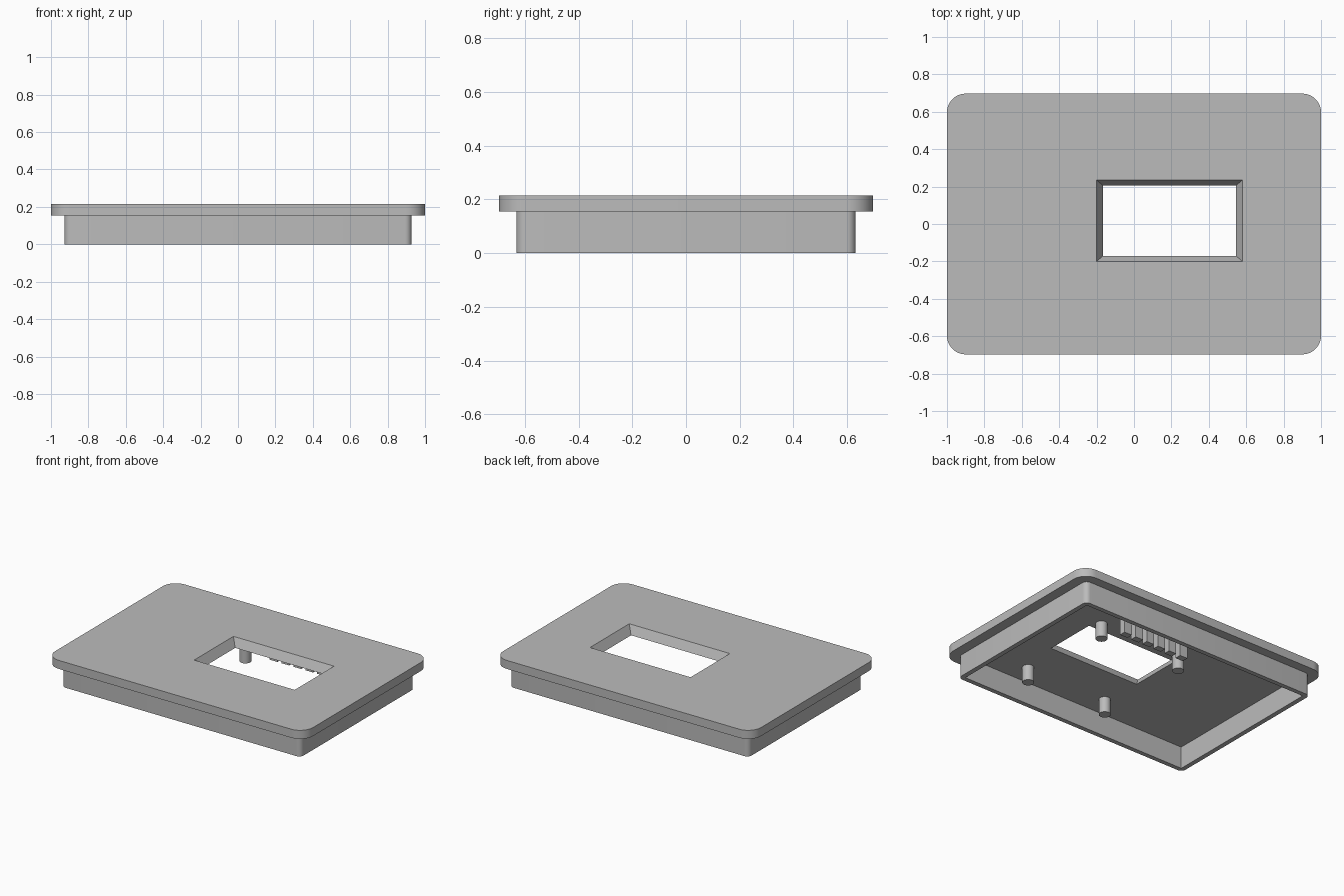
import bpy, bmesh, math

if "Cube" in bpy.data.objects:
    bpy.data.objects.remove(bpy.data.objects["Cube"])

gray = bpy.data.materials.new("plain_gray")
gray.diffuse_color = (0.5, 0.5, 0.5, 1)
gray.use_nodes = True
gray.node_tree.nodes["Principled BSDF"].inputs["Base Color"].default_value = gray.diffuse_color

PLATE_BOTTOM, PLATE_TOP = 0.155, 0.215


def rounded_rect(x0, x1, y0, y1, r=0, steps=10):
    """Counter-clockwise outline, with optional rounded corners."""
    if r == 0:
        return [(x1, y1), (x0, y1), (x0, y0), (x1, y0)]
    pts = []
    centres = [(x1 - r, y1 - r), (x0 + r, y1 - r), (x0 + r, y0 + r), (x1 - r, y0 + r)]
    for i, (cx, cy) in enumerate(centres):
        for k in range(steps + 1):
            a = math.pi / 2 * (i + k / steps)
            pts.append((cx + r * math.cos(a), cy + r * math.sin(a)))
    return pts


def finish(name, bm):
    bmesh.ops.recalc_face_normals(bm, faces=bm.faces)
    mesh = bpy.data.meshes.new(name)
    bm.to_mesh(mesh)
    bm.free()
    mesh.materials.append(gray)
    obj = bpy.data.objects.new(name, mesh)
    bpy.context.collection.objects.link(obj)
    bpy.ops.object.select_all(action='DESELECT')
    obj.select_set(True)
    bpy.context.view_layer.objects.active = obj
    bpy.ops.object.shade_smooth_by_angle(angle=math.radians(30))
    return obj


def framed_solid(name, outer, hole_low, hole_high, z0, z1):
    """Upright slab with an opening that may widen upward."""
    bm = bmesh.new()

    def loop(pts, z):
        vs = [bm.verts.new((x, y, z)) for x, y in pts]
        return vs, [bm.edges.new((vs[i - 1], vs[i])) for i in range(len(vs))]

    o0, eo0 = loop(outer, z0)
    o1, eo1 = loop(outer, z1)
    h0, eh0 = loop(hole_low, z0)
    h1, eh1 = loop(hole_high, z1)
    for low, high in ((o0, o1), (h0, h1)):
        for i in range(len(low)):
            bm.faces.new((low[i - 1], low[i], high[i], high[i - 1]))
    for z_edges, nz in ((eo0 + eh0, -1), (eo1 + eh1, 1)):
        bmesh.ops.triangle_fill(bm, edges=z_edges, use_beauty=True, normal=(0, 0, nz))
    return finish(name, bm)


# Cover plate with a window whose sides flare outward
framed_solid("cover_plate", rounded_rect(-1, 1, -0.697, 0.697, 0.1),
             rounded_rect(-0.165, 0.545, -0.17, 0.205),
             rounded_rect(-0.2, 0.58, -0.2, 0.235), PLATE_BOTTOM, PLATE_TOP)

# Skirt wall under the plate
inner = rounded_rect(-0.895, 0.895, -0.6, 0.6)
framed_solid("skirt_wall", rounded_rect(-0.928, 0.928, -0.632, 0.632, 0.035, 6),
             inner, inner, 0, PLATE_BOTTOM)

# Four mounting posts
for x in (-0.135, 0.5):
    for y in (-0.45, 0.275):
        bm = bmesh.new()
        bmesh.ops.create_cone(bm, cap_ends=True, segments=32, radius1=0.038,
                              radius2=0.038, depth=PLATE_BOTTOM - 0.045)
        bmesh.ops.translate(bm, verts=bm.verts, vec=(x, y, (PLATE_BOTTOM + 0.045) / 2))
        finish("mounting_post", bm)

# Row of short ribs behind the window
for i in range(6):
    bm = bmesh.new()
    bmesh.ops.create_cube(bm, size=1)
    bmesh.ops.scale(bm, verts=bm.verts, vec=(0.06, 0.045, PLATE_BOTTOM - 0.02))
    bmesh.ops.translate(bm, verts=bm.verts,
                        vec=(-0.02 + 0.092 * i, 0.445, (PLATE_BOTTOM + 0.02) / 2))
    finish("support_rib", bm)
